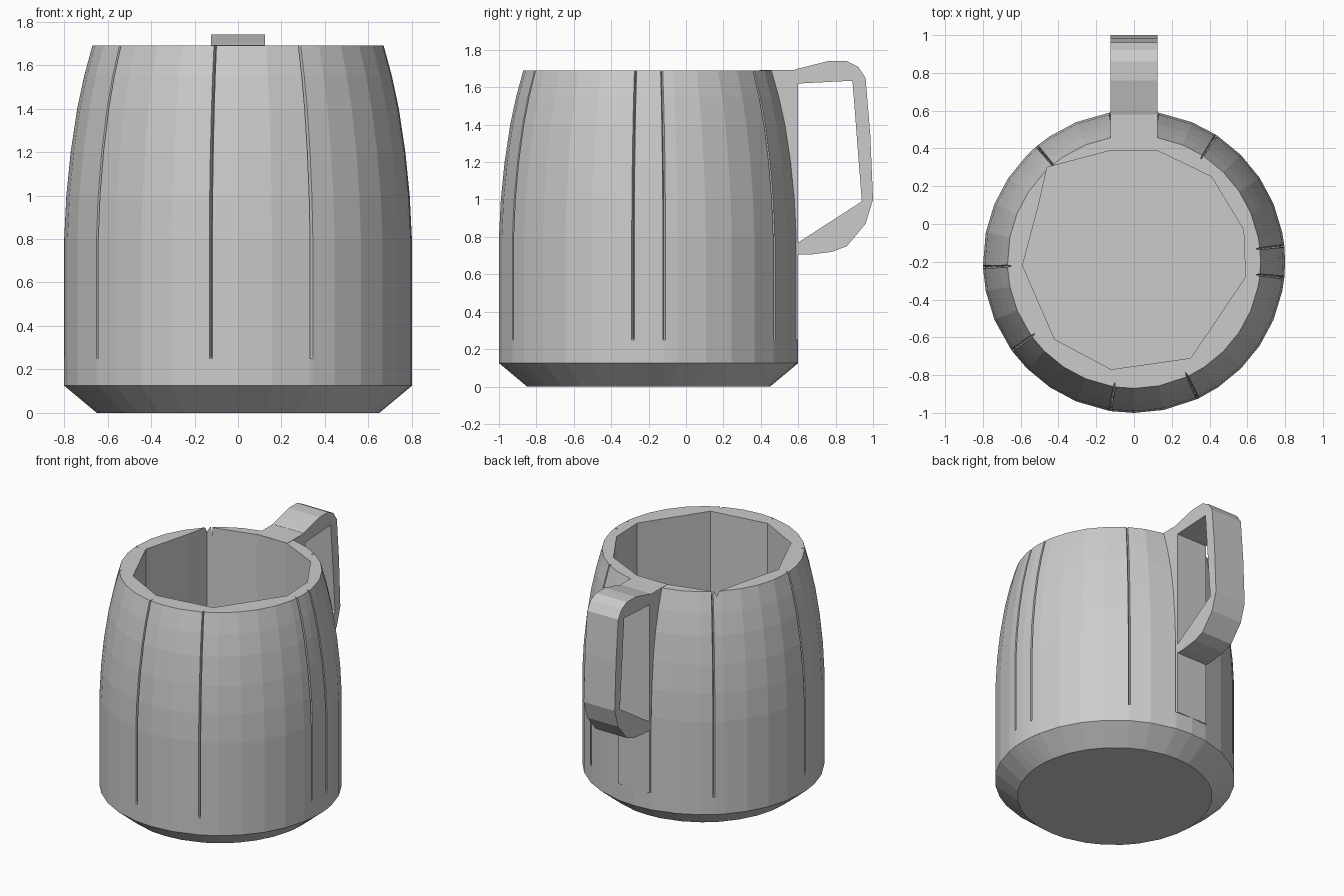
import bpy, bmesh, math

cube = bpy.data.objects.get("Cube")
if cube:
    bpy.data.objects.remove(cube, do_unlink=True)

# One plain grey for the whole mug
grey = bpy.data.materials.new("plain grey")
grey.use_nodes = True
COLOR = (0.6, 0.6, 0.6, 1)
grey.diffuse_color = COLOR
grey.node_tree.nodes["Principled BSDF"].inputs["Base Color"].default_value = COLOR

CENTER_Y = -0.2
TOP = 1.69
FLOOR = 0.25
HALF = 0.125


def finish(name, bm):
    bmesh.ops.recalc_face_normals(bm, faces=bm.faces)
    mesh = bpy.data.meshes.new(name)
    bm.to_mesh(mesh)
    bm.free()
    mesh.materials.append(grey)
    obj = bpy.data.objects.new(name, mesh)
    bpy.context.collection.objects.link(obj)
    return obj


def prism(name, points, vector):
    """Extrude a flat outline along a vector."""
    bm = bmesh.new()
    face = bm.faces.new([bm.verts.new(p) for p in points])
    out = bmesh.ops.extrude_face_region(bm, geom=[face])
    moved = [v for v in out["geom"] if isinstance(v, bmesh.types.BMVert)]
    bmesh.ops.translate(bm, verts=moved, vec=vector)
    return finish(name, bm)


# Turned body: faceted circle with thin vertical grooves between the staves
grooves = [6, 57, 81, 99, 130, 182, 216, 261, 295, 354]
angles = [(a, 0) for a in (i * 11.25 for i in range(32))
          if all(abs((a - g + 180) % 360 - 180) > 3 for g in grooves)]
for g in grooves:
    angles += [(g - 0.5, 0), (g, 0.025), (g + 0.5, 0)]
angles.sort()

profile = [(0, 0.65), (0.125, 0.8), (FLOOR, 0.8), (0.26, 0.8), (0.8, 0.8),
           (1.0, 0.79), (1.2, 0.77), (1.4, 0.74), (1.55, 0.708), (TOP, 0.67)]
bm = bmesh.new()
rings = []
for z, r in profile:
    ring = []
    for a, depth in angles:
        rad = r - (depth if z > FLOOR else 0)
        t = math.radians(a)
        ring.append(bm.verts.new((rad * math.cos(t), CENTER_Y + rad * math.sin(t), z)))
    rings.append(ring)
n = len(angles)
for low, high in zip(rings, rings[1:]):
    for i in range(n):
        j = (i + 1) % n
        bm.faces.new((low[i], low[j], high[j], high[i]))
bm.faces.new(rings[0][::-1])
bm.faces.new(rings[-1])
body = finish("mug_body", bm)

# Irregular many-sided cavity with straight walls
cavity = [(-0.12, 0.39), (0.12, 0.39), (0.41, 0.25), (0.58, -0.03), (0.59, -0.28),
          (0.30, -0.71), (-0.12, -0.77), (-0.42, -0.61), (-0.59, -0.22),
          (-0.50, 0.12), (-0.46, 0.30)]
cutter = prism("cavity_cutter", [(x, y, FLOOR) for x, y in cavity], (0, 0, 2))
cutter.hide_render = True
cutter.hide_set(True)
cut = body.modifiers.new("hollow", "BOOLEAN")
cut.operation = "DIFFERENCE"
cut.solver = "EXACT"
cut.object = cutter
bpy.context.view_layer.objects.active = body
body.select_set(True)
bpy.ops.object.modifier_apply(modifier=cut.name)
bpy.data.objects.remove(cutter, do_unlink=True)

# Straight stave at the back that carries the handle
stave = [(-HALF, 0.392), (HALF, 0.392), (HALF, 0.6), (-HALF, 0.6)]
prism("back_stave", [(x, y, FLOOR) for x, y in stave], (0, 0, TOP + 0.002 - FLOOR))

# Angular handle: outer curve, then back along the finger hole
handle = [(0.58, 1.693), (0.6, 1.70), (0.76, 1.74), (0.86, 1.74), (0.92, 1.71),
          (0.96, 1.65), (0.985, 1.35), (1.0, 1.0), (0.96, 0.87), (0.86, 0.75),
          (0.78, 0.72), (0.66, 0.705), (0.59, 0.705), (0.59, 0.765), (0.6, 0.77),
          (0.94, 0.99), (0.89, 1.635), (0.6, 1.62), (0.58, 1.62)]
prism("handle", [(-HALF, y, z) for y, z in handle], (2 * HALF, 0, 0))
